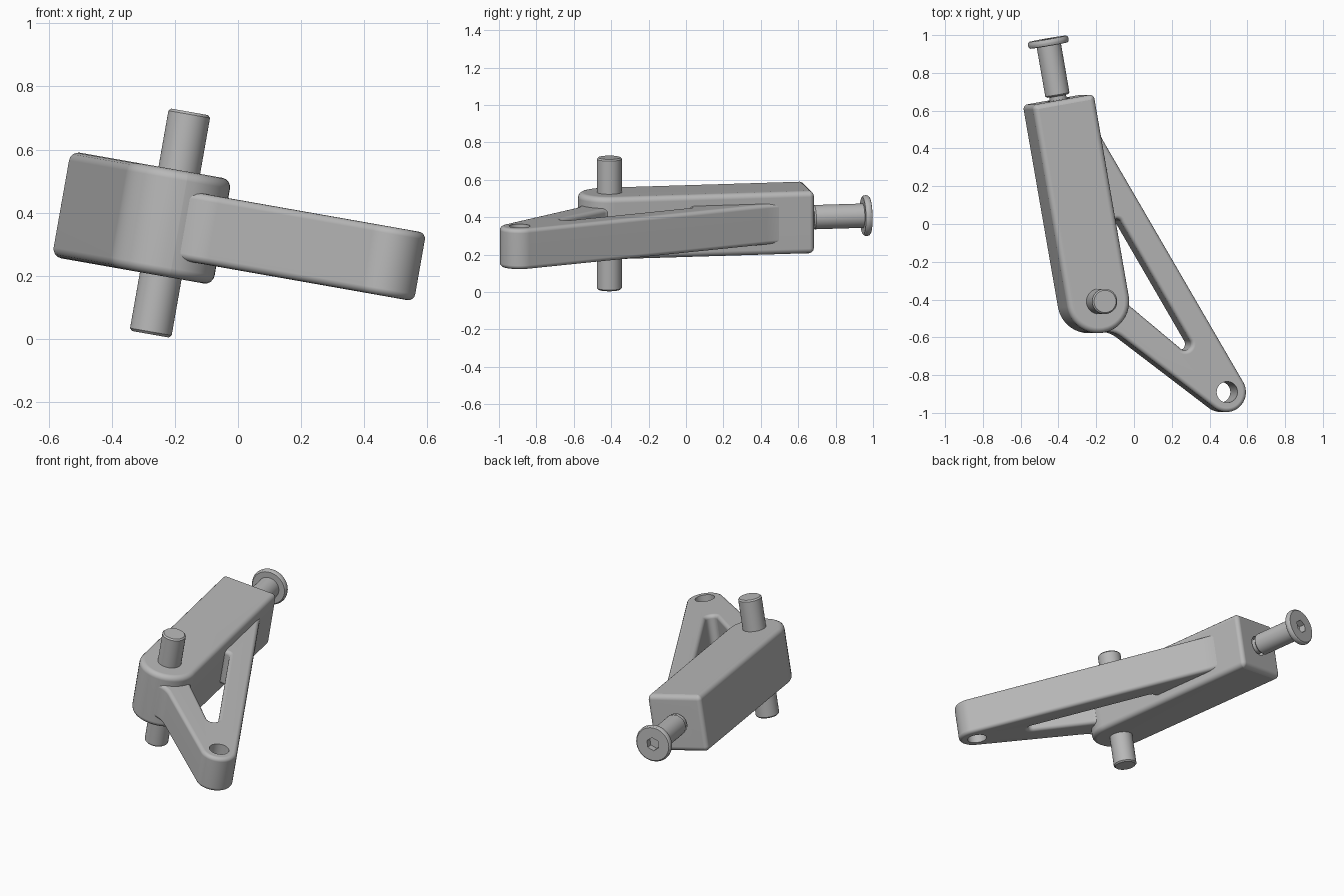
import bpy, bmesh, math
from mathutils import Matrix, Vector

cube = bpy.data.objects.get("Cube")
if cube:
    bpy.data.objects.remove(cube, do_unlink=True)

# One grey metal for everything
GREY = (0.48, 0.48, 0.48, 1.0)
metal = bpy.data.materials.new("grey_metal")
metal.use_nodes = True
metal.diffuse_color = GREY
next(n for n in metal.node_tree.nodes if n.type == 'BSDF_PRINCIPLED').inputs["Base Color"].default_value = GREY

# Frames: the whole linkage tilts about y, the body also turns in its own plane
TILT = Matrix.Translation((-0.2155, -0.41, 0.367)) @ Matrix.Rotation(math.radians(10), 4, 'Y')
BODY = TILT @ Matrix.Rotation(math.radians(10), 4, 'Z')
BOLT = BODY @ Matrix.Rotation(math.radians(-90), 4, 'X')


def rounded_outline(corners):
    """Turn (x, y, radius) corners into points, with arcs at rounded corners."""
    pts = []
    n = len(corners)
    for i, (x, y, r) in enumerate(corners):
        p = Vector((x, y))
        if r == 0:
            pts.append(p)
            continue
        a = (Vector(corners[i - 1][:2]) - p).normalized()
        b = (Vector(corners[(i + 1) % n][:2]) - p).normalized()
        half = a.angle(b) / 2
        centre = p + (a + b).normalized() * (r / math.sin(half))
        start = p + a * (r / math.tan(half)) - centre
        end = p + b * (r / math.tan(half)) - centre
        turn = math.atan2(start.x * end.y - start.y * end.x, start.dot(end))
        steps = max(4, math.ceil(abs(turn) / math.radians(9)))
        for k in range(steps + 1):
            pts.append(centre + Matrix.Rotation(turn * k / steps, 2) @ start)
    return pts


def finish(bm, name, matrix):
    bmesh.ops.recalc_face_normals(bm, faces=bm.faces)
    mesh = bpy.data.meshes.new(name)
    bm.to_mesh(mesh)
    bm.free()
    mesh.materials.append(metal)
    obj = bpy.data.objects.new(name, mesh)
    bpy.context.collection.objects.link(obj)
    obj.matrix_world = matrix
    return obj


def plate(name, corners, half_height, bevel, matrix):
    """Extrude an outline and round its top and bottom rims."""
    bm = bmesh.new()
    base = bm.faces.new([bm.verts.new((p.x, p.y, -half_height)) for p in rounded_outline(corners)])
    ext = bmesh.ops.extrude_face_region(bm, geom=[base], use_keep_orig=True)
    bmesh.ops.translate(bm, vec=(0, 0, 2 * half_height),
                        verts=[g for g in ext["geom"] if isinstance(g, bmesh.types.BMVert)])
    bmesh.ops.recalc_face_normals(bm, faces=bm.faces)
    rims = [e for e in bm.edges if abs(e.verts[0].co.z - e.verts[1].co.z) < 1e-5]
    bmesh.ops.bevel(bm, geom=rims, offset=bevel, segments=4, profile=0.5,
                    affect='EDGES', clamp_overlap=False)
    return finish(bm, name, matrix)


def lathe(name, profile, matrix, sides=48):
    """Spin an (r, z) profile that starts and ends on the axis."""
    bm = bmesh.new()
    verts = [bm.verts.new((r, 0, z)) for r, z in profile]
    edges = [bm.edges.new(pair) for pair in zip(verts, verts[1:])]
    bmesh.ops.spin(bm, geom=verts + edges, cent=(0, 0, 0), axis=(0, 0, 1),
                   angle=2 * math.pi, steps=sides)
    bmesh.ops.remove_doubles(bm, verts=bm.verts, dist=1e-5)
    return finish(bm, name, matrix)


def select(obj):
    bpy.ops.object.select_all(action='DESELECT')
    obj.select_set(True)
    bpy.context.view_layer.objects.active = obj


def drill(obj, position, radius, depth, matrix, sides=40):
    """Cut a hole centred on a local position along the frame's z."""
    bm = bmesh.new()
    bmesh.ops.create_cone(bm, cap_ends=True, segments=sides, radius1=radius, radius2=radius, depth=depth)
    cutter = finish(bm, "hole_cutter", matrix @ Matrix.Translation(position))
    cutter.hide_render = True
    mod = obj.modifiers.new("hole", 'BOOLEAN')
    mod.operation, mod.solver, mod.object = 'DIFFERENCE', 'EXACT', cutter
    select(obj)
    bpy.ops.object.modifier_apply(modifier=mod.name)
    bpy.data.objects.remove(cutter, do_unlink=True)


# Main body: bar with one round end and a square back
W, L = 0.168, 1.085
body = plate("body", [(-W, -W, W - 0.001), (W, -W, W - 0.001), (W, L, 0.025), (-W, L, 0.025)],
             0.17, 0.03, BODY)
drill(body, (0, 0, L), 0.06, 0.08, BOLT)

# Forked side arm: two struts meeting at an eye, ends buried in the body
arm = plate("side_arm", [
    (-0.12, 0.97, 0), (-0.02, 1.0, 0), (0.013, 0.892, 0.5),
    (1.058, -0.881, 0.105),
    (0.095, -0.157, 0.15), (0.0, -0.163, 0), (-0.05, 0.0, 0),
    (0.03, 0.1, 0), (0.14, 0.1, 0), (0.165, -0.012, 0.06),
    (0.599, -0.37, 0.033), (0.0807, 0.51, 0.024),
    (0.09, 0.36, 0), (0.0, 0.36, 0)], 0.11, 0.022, TILT)
drill(arm, (0.70, -0.48, 0), 0.056, 0.5, TILT)

# Pivot pin through the round end
H, R = 0.358, 0.067
pin = lathe("pivot_pin", [(0, -H), (R - 0.008, -H), (R, -H + 0.008),
                          (R, H - 0.008), (R - 0.008, H), (0, H)], TILT)

# Flanged bolt with a hexagonal socket
bolt = lathe("bolt", [(0, 1.0), (0.045, 1.0), (0.045, 1.105), (0.057, 1.105), (0.065, 1.113),
                      (0.065, 1.376), (0.1, 1.376), (0.106, 1.381), (0.109, 1.39),
                      (0.109, 1.398), (0.106, 1.407), (0.1, 1.412), (0, 1.412)], BOLT)
drill(bolt, (0, 0, 1.412), 0.04, 0.08, BOLT, sides=6)

# Smooth shading with clean flat faces
for obj in (body, arm, pin, bolt):
    select(obj)
    bpy.ops.object.shade_smooth_by_angle(angle=math.radians(30))
    weighted = obj.modifiers.new("clean_normals", 'WEIGHTED_NORMAL')
    weighted.keep_sharp = True
